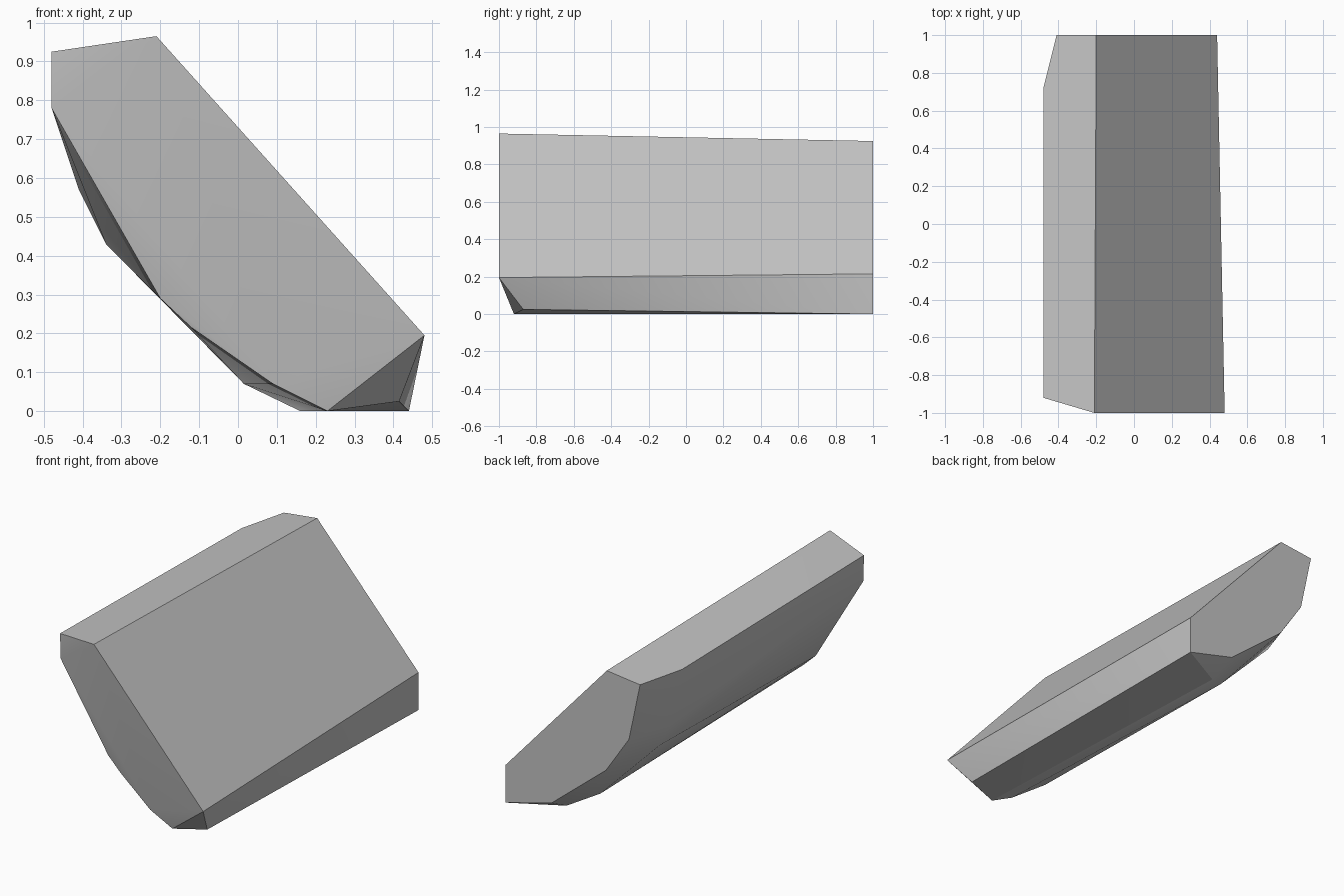
import bpy, bmesh, math

cube = bpy.data.objects.get("Cube")
if cube:
    bpy.data.objects.remove(cube, do_unlink=True)

# Plain grey material
grey = bpy.data.materials.new("plain_grey")
grey.use_nodes = True
colour = (0.55, 0.55, 0.55, 1)
grey.diffuse_color = colour
grey.node_tree.nodes["Principled BSDF"].inputs["Base Color"].default_value = colour

# Flat back end, as an x, z profile
back_y = 1
back_end = [(0.44, 0.215), (0.44, 0), (0.15, 0.075), (-0.195, 0.355),
            (-0.34, 0.57), (-0.41, 0.90), (-0.20, 0.925)]
# Wider ring where the back chamfer begins
shoulder = [(-0.48, 0.72, 0.90), (-0.41, 0.72, 0.57), (-0.34, 0.72, 0.43),
            (0.015, 0.75, 0.07), (0.16, 0.85, 0)]
# Sloping front end
front_end = [(-0.21, -1, 0.965), (0.48, -1, 0.195), (0.415, -0.87, 0.025),
             (0.23, -0.92, 0), (0.09, -0.92, 0.07), (-0.12, -0.89, 0.215),
             (-0.20, -0.885, 0.29), (-0.48, -0.915, 0.78), (-0.48, -0.92, 0.925)]

# Wrap the sections in one faceted convex block
bm = bmesh.new()
for point in [(x, back_y, z) for x, z in back_end] + shoulder + front_end:
    bm.verts.new(point)
hull = bmesh.ops.convex_hull(bm, input=bm.verts[:])
loose = {v for v in hull["geom_interior"] + hull["geom_unused"]
         if isinstance(v, bmesh.types.BMVert) and not v.link_faces}
bmesh.ops.delete(bm, geom=list(loose), context="VERTS")
bmesh.ops.dissolve_limit(bm, angle_limit=math.radians(1), verts=bm.verts[:], edges=bm.edges[:])
bmesh.ops.recalc_face_normals(bm, faces=bm.faces[:])

mesh = bpy.data.meshes.new("faceted_block")
bm.to_mesh(mesh)
bm.free()
mesh.materials.append(grey)
block = bpy.data.objects.new("faceted_block", mesh)
bpy.context.collection.objects.link(block)

# Soften the shallow facets and keep the main edges crisp
bpy.ops.object.select_all(action="DESELECT")
block.select_set(True)
bpy.context.view_layer.objects.active = block
bpy.ops.object.shade_smooth_by_angle(angle=math.radians(25))
